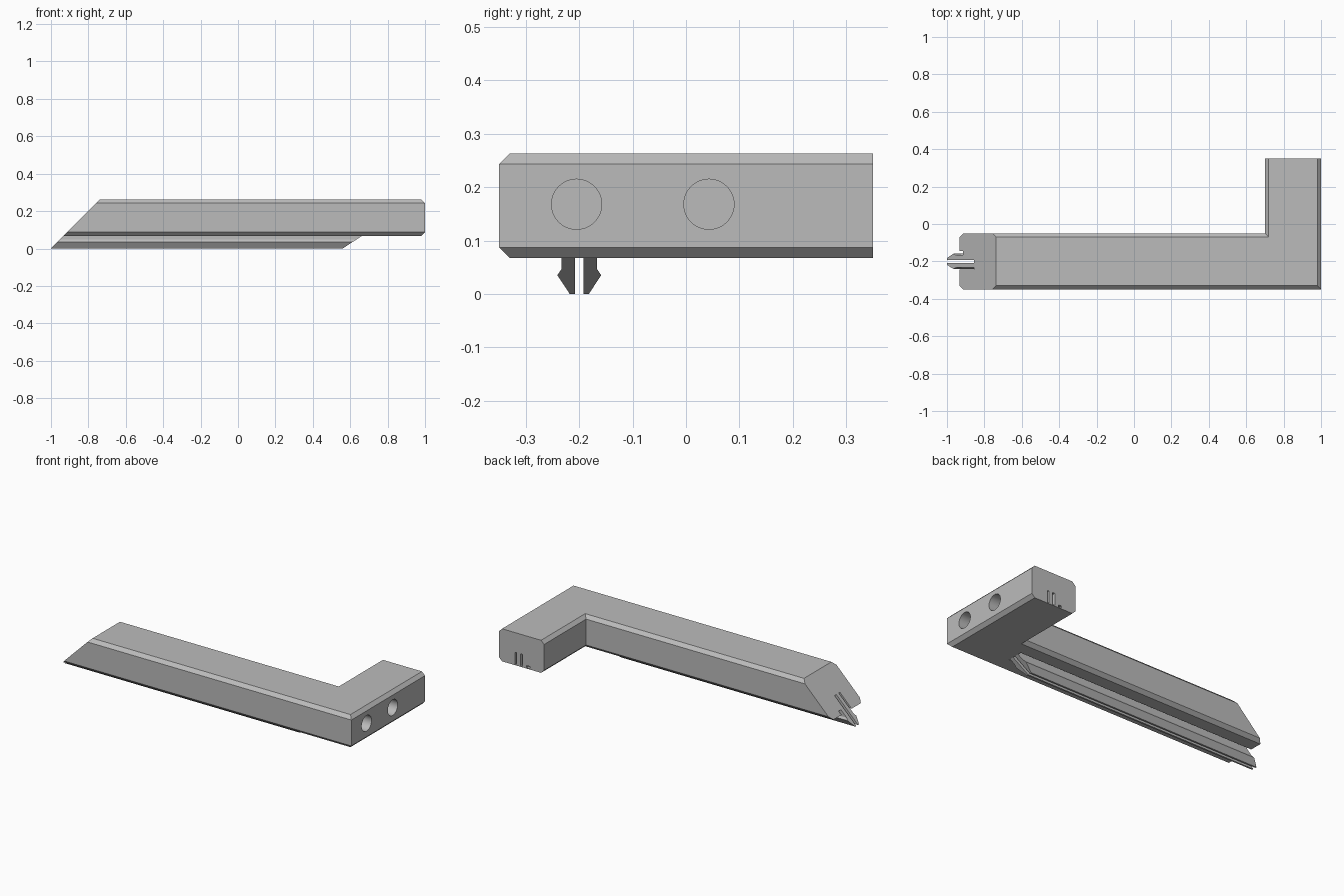
import bpy, bmesh, math
from mathutils import Matrix

cube = bpy.data.objects.get("Cube")
if cube:
    bpy.data.objects.remove(cube, do_unlink=True)

grey = bpy.data.materials.new("plain grey")
grey.use_nodes = True
COLOUR = (0.5, 0.5, 0.5, 1)
grey.diffuse_color = COLOUR
grey.node_tree.nodes["Principled BSDF"].inputs["Base Color"].default_value = COLOUR

MID_Y, MID_X = -0.2, 0.85      # centre lines of the long arm and the short arm
BOTTOM, TOP = 0.067, 0.263
HALF, CHAMFER = 0.15, 0.02


def finish(name, bm):
    bmesh.ops.recalc_face_normals(bm, faces=bm.faces)
    mesh = bpy.data.meshes.new(name)
    bm.to_mesh(mesh)
    bm.free()
    mesh.materials.append(grey)
    ob = bpy.data.objects.new(name, mesh)
    bpy.context.collection.objects.link(ob)
    return ob


def sweep(name, section, stations):
    """Join copies of a section (outward offset, height) placed by each station."""
    bm = bmesh.new()
    rings = [[bm.verts.new(place(o, z)) for o, z in section] for place in stations]
    n = len(section)
    for a, b in zip(rings, rings[1:]):
        for i in range(n):
            j = (i + 1) % n
            bm.faces.new((a[i], a[j], b[j], b[i]))
    bm.faces.new(rings[0])
    bm.faces.new(rings[-1])
    return finish(name, bm)


def box(o0, o1, z0, z1):
    return [(o0, z0), (o1, z0), (o1, z1), (o0, z1)]


def cut(target, cutter):
    cutter.hide_render = True
    mod = target.modifiers.new("cut", "BOOLEAN")
    mod.operation, mod.solver, mod.object = "DIFFERENCE", "EXACT", cutter
    bpy.context.view_layer.objects.active = target
    bpy.ops.object.modifier_apply(modifier=mod.name)
    bpy.data.objects.remove(cutter, do_unlink=True)


# Stations along the L-shaped path
def slanted_end(o, z): return (z - 1, MID_Y - o, z)
def beyond_end(o, z): return (z - 1.05, MID_Y - o, z)
def rail_stop(o, z): return (0.56 + 1.52 * z, MID_Y - o, z)
def corner(o, z): return (MID_X + o, MID_Y - o, z)
def leg_end(o, z): return (MID_X + o, 0.35, z)
def leg_beyond(o, z): return (MID_X + o, 0.4, z)
def leg_inside(o, z): return (MID_X + o, 0.1, z)


# Chamfered L-shaped body with a mitred corner
inner = HALF - CHAMFER
profile = [(-inner, BOTTOM), (inner, BOTTOM), (HALF, BOTTOM + CHAMFER), (HALF, TOP - CHAMFER),
           (inner, TOP), (-inner, TOP), (-HALF, TOP - CHAMFER), (-HALF, BOTTOM + CHAMFER)]
body = sweep("angled_body", profile, [slanted_end, corner, leg_end])

# Relief slots beside the rails, repeated in the end of the short arm
slots = [(0.032, 0.043, 0.145), (-0.008, 0.008, 0.145), (-0.055, -0.033, 0.085)]
for o0, o1, top in slots:
    cut(body, sweep("slot_cutter", box(o0, o1, 0.03, top), [beyond_end, rail_stop]))
    cut(body, sweep("end_slot_cutter", box(o0, o1, 0.072, top), [leg_inside, leg_beyond]))

# Two blind round holes in the end face
for y in (-0.205, 0.043):
    bm = bmesh.new()
    place = Matrix.Translation((1, y, 0.168)) @ Matrix.Rotation(math.pi / 2, 4, "Y")
    bmesh.ops.create_cone(bm, cap_ends=True, segments=48, radius1=0.047, radius2=0.047,
                          depth=0.24, matrix=place)
    cut(body, finish("hole_cutter", bm))

# Pair of barbed snap rails under the long arm
barb = [(0.008, 0), (0.018, 0), (0.041, 0.035), (0.033, 0.047), (0.033, BOTTOM), (0.008, BOTTOM)]
for name, side in (("front_snap_rail", 1), ("back_snap_rail", -1)):
    sweep(name, [(side * o, z) for o, z in barb], [slanted_end, rail_stop])

# Smooth hole walls while keeping edges crisp
bpy.ops.object.select_all(action="DESELECT")
body.select_set(True)
bpy.context.view_layer.objects.active = body
bpy.ops.object.shade_smooth_by_angle(angle=math.radians(25))
